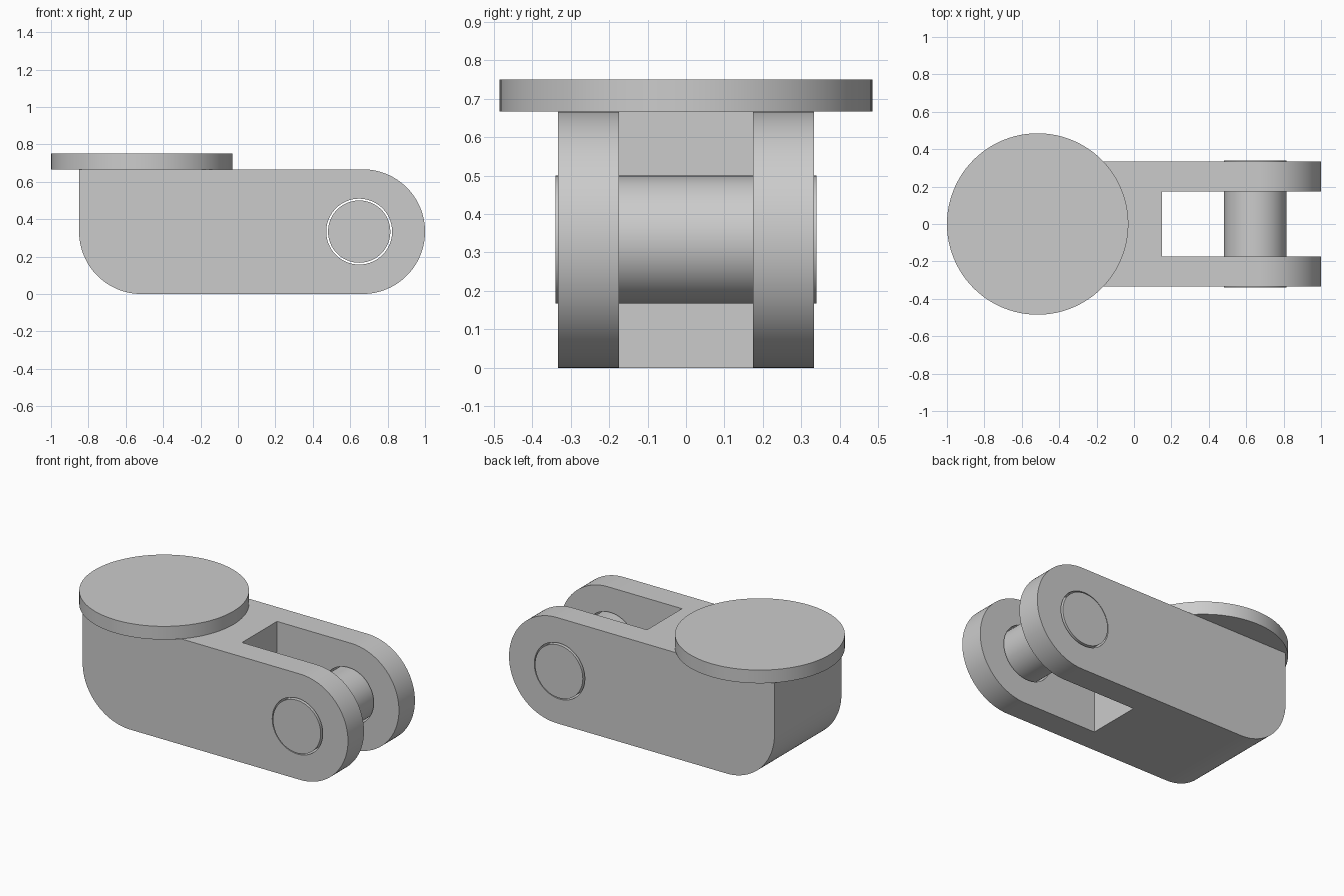
import bpy, bmesh, math

if "Cube" in bpy.data.objects:
    bpy.data.objects.remove(bpy.data.objects["Cube"])

R = 0.3333          # end radius, half body height and half body width
PIN_X, PIN_Z = 0.648, 0.3333


def arc(cx, cz, r, a0, a1, n=32):
    return [(cx + r * math.cos(math.radians(a0 + (a1 - a0) * i / n)),
             cz + r * math.sin(math.radians(a0 + (a1 - a0) * i / n))) for i in range(n + 1)]


def extrude_profile(name, pts, y0, y1):
    bm = bmesh.new()
    face = bm.faces.new([bm.verts.new((x, y0, z)) for x, z in pts])
    ext = bmesh.ops.extrude_face_region(bm, geom=[face])
    verts = [v for v in ext["geom"] if isinstance(v, bmesh.types.BMVert)]
    bmesh.ops.translate(bm, verts=verts, vec=(0, y1 - y0, 0))
    bmesh.ops.recalc_face_normals(bm, faces=bm.faces)
    mesh = bpy.data.meshes.new(name)
    bm.to_mesh(mesh)
    bm.free()
    obj = bpy.data.objects.new(name, mesh)
    bpy.context.collection.objects.link(obj)
    return obj


def cylinder(name, r, depth, loc, rot=(0, 0, 0), n=96):
    bpy.ops.mesh.primitive_cylinder_add(vertices=n, radius=r, depth=depth, location=loc, rotation=rot)
    obj = bpy.context.object
    obj.name = name
    return obj


def activate(obj):
    bpy.ops.object.select_all(action='DESELECT')
    obj.select_set(True)
    bpy.context.view_layer.objects.active = obj


def cut(obj, cutter):
    mod = obj.modifiers.new("cut", 'BOOLEAN')
    mod.operation = 'DIFFERENCE'
    mod.solver = 'EXACT'
    mod.object = cutter
    activate(obj)
    bpy.ops.object.modifier_apply(modifier=mod.name)
    bpy.data.objects.remove(cutter, do_unlink=True)


# Body: side profile with a round nose and a rounded lower rear corner
outline = [(-0.85, 2 * R)] + arc(-0.85 + R, R, R, 180, 270) + arc(1 - R, R, R, -90, 90, 64)
body = extrude_profile("fork_body", outline, -R, R)

# Slot between the fork arms
bpy.ops.mesh.primitive_cube_add(size=1, location=(0.65, 0, R))
slot = bpy.context.object
slot.scale = (1.0, 0.348, 2)
cut(body, slot)

# Clearance hole for the pin
across = (math.pi / 2, 0, 0)
cut(body, cylinder("pin_hole", 0.176, 2, (PIN_X, 0, PIN_Z), across))

# Pin through both arms
pin = cylinder("cross_pin", 0.1665, 0.68, (PIN_X, 0, PIN_Z), across)

# Round plate on top
plate = cylinder("top_plate", 0.485, 0.0833, (-0.515, 0, 2 * R + 0.04165))

for obj in (body, pin, plate):
    activate(obj)
    bpy.ops.object.shade_smooth_by_angle(angle=math.radians(30))
